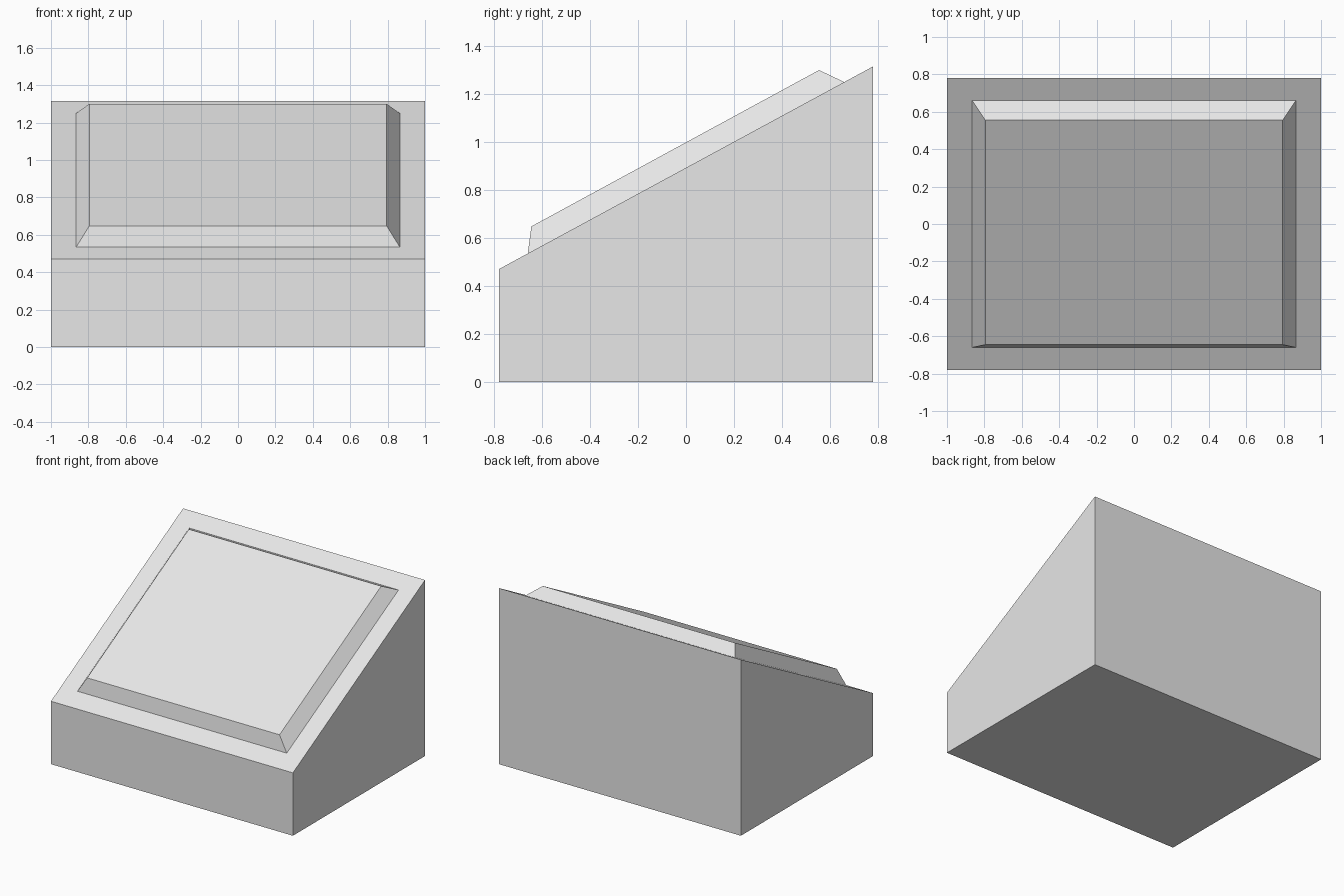
import bpy
import bmesh

cube = bpy.data.objects.get("Cube")
if cube:
    bpy.data.objects.remove(cube, do_unlink=True)

# Plain light grey for the whole model
grey = bpy.data.materials.new("light_grey")
grey.use_nodes = True
colour = (0.8, 0.8, 0.8, 1)
grey.diffuse_color = colour
grey.node_tree.nodes["Principled BSDF"].inputs["Base Color"].default_value = colour


def ring(bm, half_width, front, back):
    """Rectangle spanning x, with front and back edges given as (y, z)."""
    corners = ((-1, front), (1, front), (1, back), (-1, back))
    return [bm.verts.new((side * half_width, y, z)) for side, (y, z) in corners]


def frustum(name, lower, upper):
    """Closed flat-faced solid between two rectangles."""
    bm = bmesh.new()
    low, high = ring(bm, *lower), ring(bm, *upper)
    bm.faces.new(low[::-1])
    bm.faces.new(high)
    for i in range(4):
        j = (i + 1) % 4
        bm.faces.new((low[i], low[j], high[j], high[i]))
    bmesh.ops.recalc_face_normals(bm, faces=bm.faces)
    mesh = bpy.data.meshes.new(name)
    bm.to_mesh(mesh)
    bm.free()
    mesh.materials.append(grey)
    obj = bpy.data.objects.new(name, mesh)
    bpy.context.collection.objects.link(obj)
    return obj


DEPTH, FRONT_Z, BACK_Z = 0.78, 0.47, 1.315


def on_slope(y):
    """Point (y, z) on the sloping top of the base."""
    t = (y + DEPTH) / (2 * DEPTH)
    return y, FRONT_Z + t * (BACK_Z - FRONT_Z)


# Wedge-shaped base
frustum("wedge_base",
        (1, (-DEPTH, 0), (DEPTH, 0)),
        (1, on_slope(-DEPTH), on_slope(DEPTH)))

# Raised panel with bevelled edges, lying on the slope
frustum("raised_panel",
        (0.865, on_slope(-0.66), on_slope(0.66)),
        (0.795, (-0.645, 0.648), (0.555, 1.3)))
